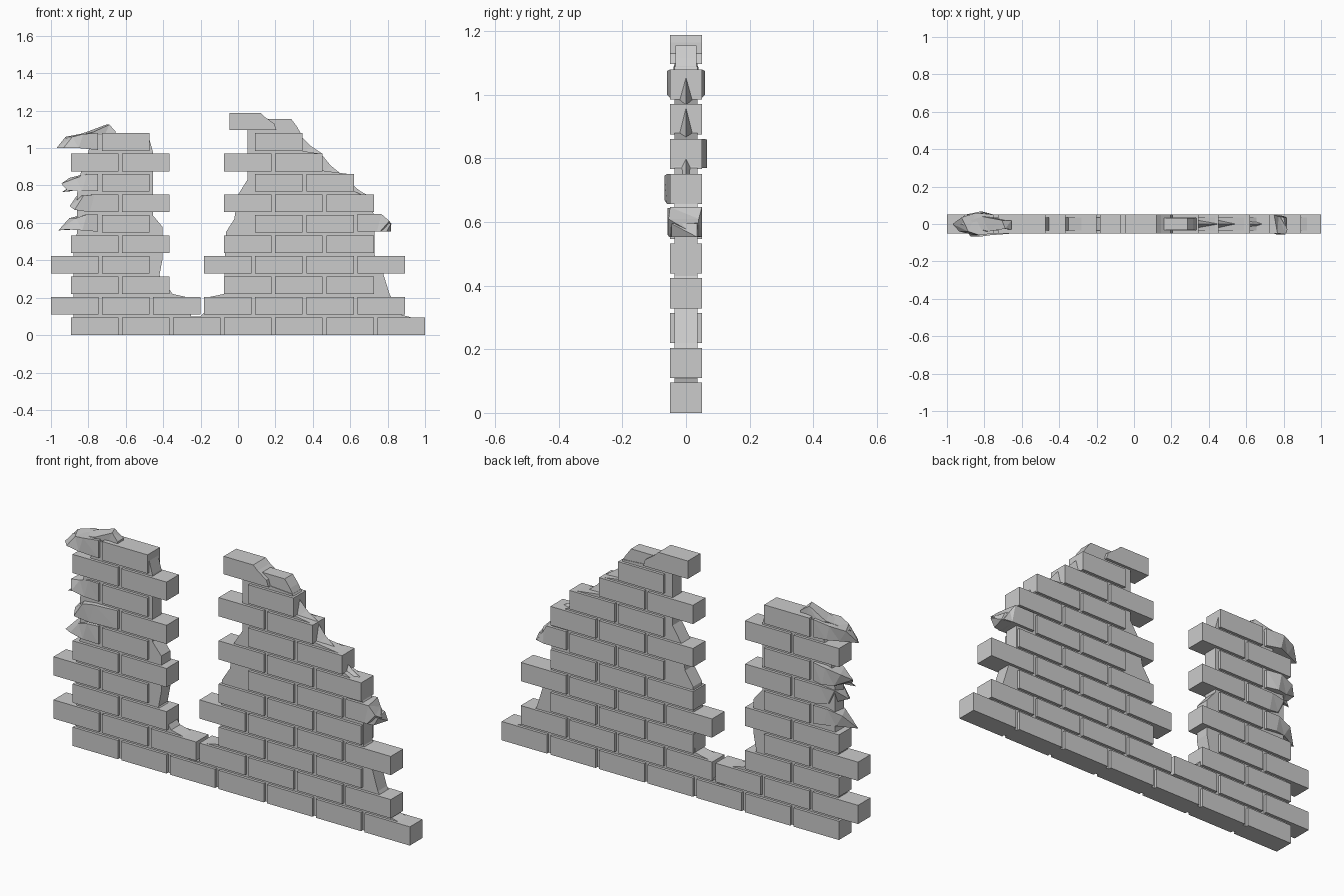
import bpy, bmesh

if "Cube" in bpy.data.objects:
    bpy.data.objects.remove(bpy.data.objects["Cube"])

PITCH, LENGTH = 0.273, 0.254      # brick spacing and length
RISE, HEIGHT = 0.1095, 0.095      # course spacing and height
HALF, CORE = 0.05, 0.036          # half depth of bricks and of mortar


def finish(name, bm):
    bmesh.ops.recalc_face_normals(bm, faces=bm.faces)
    mesh = bpy.data.meshes.new(name)
    bm.to_mesh(mesh)
    bm.free()
    bpy.context.collection.objects.link(bpy.data.objects.new(name, mesh))


def add_box(bm, x0, x1, z0, z1, half=HALF):
    v = [bm.verts.new((x, y, z)) for x in (x0, x1) for y in (-half, half) for z in (z0, z1)]
    for f in ((0, 1, 3, 2), (4, 5, 7, 6), (0, 1, 5, 4), (2, 3, 7, 6), (0, 2, 6, 4), (1, 3, 7, 5)):
        bm.faces.new([v[i] for i in f])


def slab(name, outline, half, back_half=None):
    """Extrude an x-z outline through the wall depth."""
    bm = bmesh.new()
    face = bm.faces.new([bm.verts.new((x, -half, z)) for x, z in outline])
    out = bmesh.ops.extrude_face_region(bm, geom=[face])
    for v in out["geom"]:
        if isinstance(v, bmesh.types.BMVert):
            v.co.y = half
    bmesh.ops.triangulate(bm, faces=[f for f in bm.faces if len(f.verts) > 4])
    finish(name, bm)


def broken(name, rings, tip=None):
    """Loft of rectangular sections (x, y0, y1, z0, z1); x shears a little for a jagged break."""
    bm = bmesh.new()
    loops = []
    for n, (x, y0, y1, z0, z1) in enumerate(rings):
        s = 0.012 * n
        loops.append([bm.verts.new(p) for p in
                      ((x - s, y0, z0), (x + s, y1, z0), (x - s / 2, y1, z1), (x + s, y0, z1))])
    for a, b in zip(loops, loops[1:]):
        for i in range(4):
            j = (i + 1) % 4
            bm.faces.new((a[i], a[j], b[j], b[i]))
    bm.faces.new(loops[0])
    if tip:
        t = bm.verts.new(tip)
        for i in range(4):
            bm.faces.new((loops[-1][i], loops[-1][(i + 1) % 4], t))
    else:
        bm.faces.new(loops[-1])
    bmesh.ops.triangulate(bm, faces=bm.faces)
    finish(name, bm)


# Whole bricks, listed by slot number in each course
courses = [
    (0, 1, 2, 3, 4, 5, 6),
    (0, 1, 2, 3, 4, 5, 6),
    (0, 1, 3, 4, 5),
    (0, 1, 3, 4, 5, 6),
    (0, 1, 3, 4, 5),
    (1, 4, 5),
    (1, 3, 4, 5),
    (1, 4, 5),
    (0, 1, 3, 4),
    (1, 4),
]
for row, slots in enumerate(courses):
    bm = bmesh.new()
    start = -1.0 if row % 2 else -0.893
    for s in slots:
        x = start + s * PITCH
        add_box(bm, x, x + LENGTH, row * RISE, row * RISE + HEIGHT)
    finish(f"brick_course_{row}", bm)

# Recessed mortar core with eroded outline
slab("mortar_core", [
    (-0.88, 0.0), (0.98, 0.0), (0.98, 0.08), (0.87, 0.11), (0.81, 0.22), (0.77, 0.35),
    (0.73, 0.43), (0.73, 0.64), (0.68, 0.74), (0.62, 0.77), (0.6, 0.86), (0.45, 0.88),
    (0.44, 0.97), (0.34, 0.985), (0.33, 1.09), (0.19, 1.1), (0.05, 1.1), (0.05, 0.83),
    (0.0, 0.75), (-0.02, 0.62), (-0.065, 0.55), (-0.075, 0.22), (-0.17, 0.2), (-0.18, 0.12),
    (-0.2, 0.1), (-0.25, 0.1), (-0.26, 0.2), (-0.35, 0.22), (-0.42, 0.32), (-0.405, 0.4),
    (-0.405, 0.58), (-0.455, 0.64), (-0.455, 0.98), (-0.48, 1.07), (-0.78, 1.07),
    (-0.8, 0.98), (-0.84, 0.87), (-0.86, 0.76), (-0.86, 0.55), (-0.88, 0.46)], CORE)

# Thin mortar wedges left standing on the right-hand steps
for i, (x, z, run, rise) in enumerate([(0.34, 0.97, 0.11, 0.09), (0.45, 0.862, 0.1, 0.1),
                                        (0.615, 0.752, 0.07, 0.05)]):
    bm = bmesh.new()
    a, b, top, toe, mid = [bm.verts.new(p) for p in (
        (x, -0.025, z), (x, 0.025, z), (x, 0, z + rise), (x + run, 0, z),
        (x + run * 0.45, 0, z + rise * 0.45))]
    for f in ((a, b, top), (a, top, mid), (a, mid, toe), (b, top, mid), (b, mid, toe), (a, b, toe)):
        bm.faces.new(f)
    finish(f"mortar_wedge_{i}", bm)

# Broken bricks on the left edge
broken("broken_brick_left_5", [(-0.748, -.05, .05, .553, .645), (-0.82, -.058, .05, .56, .645),
                               (-0.89, -.04, .035, .565, .625)], (-0.96, -.01, .56))
broken("broken_brick_left_6", [(-0.64, -.05, .05, .657, .752), (-0.78, -.06, .05, .657, .752),
                               (-0.85, -.068, .04, .67, .745)], (-0.9, -.02, .69))
broken("broken_brick_left_7", [(-0.748, -.05, .05, .77, .862), (-0.82, -.045, .066, .77, .86),
                               (-0.89, -.03, .05, .775, .84)], (-0.945, .01, .81))
broken("broken_spur_left_7", [(-0.84, -.03, .02, .79, .85), (-0.9, -.025, .0, .77, .79)],
       (-0.94, -.02, .765))
broken("broken_brick_left_9", [(-0.748, -.05, .05, .99, 1.08), (-0.84, -.06, .06, 1.0, 1.075),
                               (-0.91, -.04, .035, 1.0, 1.06)], (-0.97, 0, 1.0))
# Rubble point on the left crown
broken("crown_rubble_left", [(-0.655, -.03, .02, 1.07, 1.09), (-0.7, -.025, .02, 1.07, 1.125),
                             (-0.8, -.04, .04, 1.06, 1.085)], (-0.93, 0, 1.05))

# Broken brick on the right edge
broken("broken_brick_right_5", [(0.638, -.05, .05, .553, .647), (0.755, -.05, .05, .553, .647),
                                (0.785, -.055, .04, .555, .61)], (0.82, -.03, .595))
broken("broken_lip_right_5", [(0.76, -.05, .045, .553, .6), (0.806, -.045, .035, .553, .595)])

# Broken top brick and the mortar chunk beside it
slab("top_brick", [(-0.045, 1.097), (0.205, 1.097), (0.195, 1.13), (0.145, 1.165),
                   (0.12, 1.188), (-0.045, 1.188)], HALF)
slab("top_mortar_chunk", [(0.13, 1.08), (0.335, 1.08), (0.315, 1.115), (0.285, 1.155),
                          (0.15, 1.155)], 0.033)
